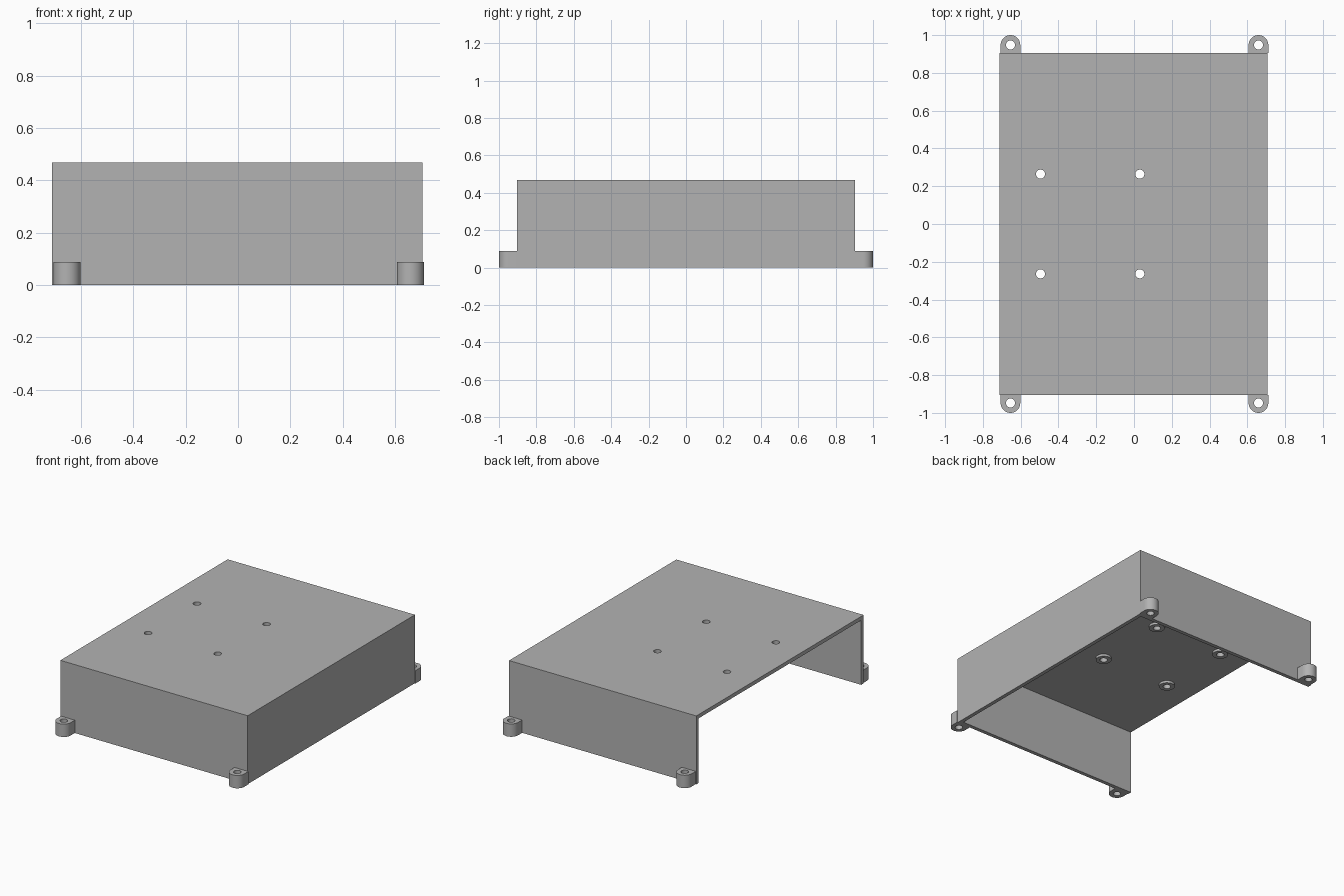
import bpy
import bmesh
import math
from mathutils import Matrix, Vector

if "Cube" in bpy.data.objects:
    bpy.data.objects.remove(bpy.data.objects["Cube"], do_unlink=True)

# Main dimensions
X0, X1 = -0.711, 0.706
Y = 0.904
TOP = 0.468
WALL = 0.026
LUG_R, LUG_Y, LUG_H = 0.052, 0.948, 0.088
HOLE_R = 0.024

grey = bpy.data.materials.new("plain grey")
grey.use_nodes = True
colour = (0.45, 0.45, 0.45, 1)
grey.diffuse_color = colour
grey.node_tree.nodes["Principled BSDF"].inputs["Base Color"].default_value = colour


def finish(name, bm):
    mesh = bpy.data.meshes.new(name)
    bmesh.ops.recalc_face_normals(bm, faces=bm.faces)
    bm.to_mesh(mesh)
    bm.free()
    mesh.materials.append(grey)
    obj = bpy.data.objects.new(name, mesh)
    bpy.context.collection.objects.link(obj)
    return obj


def box(name, lo, hi):
    lo, hi = Vector(lo), Vector(hi)
    bm = bmesh.new()
    bmesh.ops.create_cube(bm, size=1, matrix=Matrix.Translation((lo + hi) / 2)
                          @ Matrix.Diagonal((*(hi - lo), 1)))
    return finish(name, bm)


def cylinder(name, x, y, z0, z1, r):
    bm = bmesh.new()
    bmesh.ops.create_cone(bm, cap_ends=True, segments=40, radius1=r, radius2=r,
                          depth=z1 - z0, matrix=Matrix.Translation((x, y, (z0 + z1) / 2)))
    return finish(name, bm)


def activate(obj):
    bpy.ops.object.select_all(action="DESELECT")
    obj.select_set(True)
    bpy.context.view_layer.objects.active = obj


def cut(obj, cutter):
    cutter.hide_render = True
    mod = obj.modifiers.new("cut", "BOOLEAN")
    mod.operation = "DIFFERENCE"
    mod.solver = "EXACT"
    mod.object = cutter
    activate(obj)
    bpy.ops.object.modifier_apply(modifier=mod.name)
    bpy.data.objects.remove(cutter, do_unlink=True)


def smooth(obj):
    activate(obj)
    bpy.ops.object.shade_smooth_by_angle(angle=math.radians(30))


# Cover: three walls and a top, open below and on the -x side
cover = box("cover", (X0, -Y, 0), (X1, Y, TOP))
cut(cover, box("cavity", (X0 - 0.1, WALL - Y, -0.1), (X1 - WALL, Y - WALL, TOP - WALL)))

# Mounting holes through the top, each with a ring boss underneath
for x in (-0.495, 0.031):
    for y in (-0.264, 0.264):
        cut(cover, cylinder("drill", x, y, 0.3, 0.6, HOLE_R))
        boss = cylinder("boss", x, y, TOP - WALL - 0.016, TOP - WALL, 0.05)
        cut(boss, cylinder("drill", x, y, 0.3, 0.6, HOLE_R))
        smooth(boss)
smooth(cover)


# Screw lugs: round-ended tabs at the foot of the front and back walls
def lug(x, side):
    bm = bmesh.new()
    steps = 24
    ring = [bm.verts.new((x + LUG_R * math.cos(math.pi * i / steps),
                          side * (LUG_Y + LUG_R * math.sin(math.pi * i / steps)), 0))
            for i in range(steps + 1)]
    ring += [bm.verts.new((x + dx, side * Y, 0)) for dx in (-LUG_R, LUG_R)]
    base = bm.faces.new(ring)
    top = bmesh.ops.extrude_face_region(bm, geom=[base], use_keep_orig=True)["geom"]
    bmesh.ops.translate(bm, vec=(0, 0, LUG_H),
                        verts=[v for v in top if isinstance(v, bmesh.types.BMVert)])
    obj = finish(("back" if side > 0 else "front") + "_lug", bm)
    cut(obj, cylinder("drill", x, side * LUG_Y, -0.1, 0.2, HOLE_R))
    smooth(obj)


for x in (-0.654, 0.659):
    for side in (-1, 1):
        lug(x, side)
